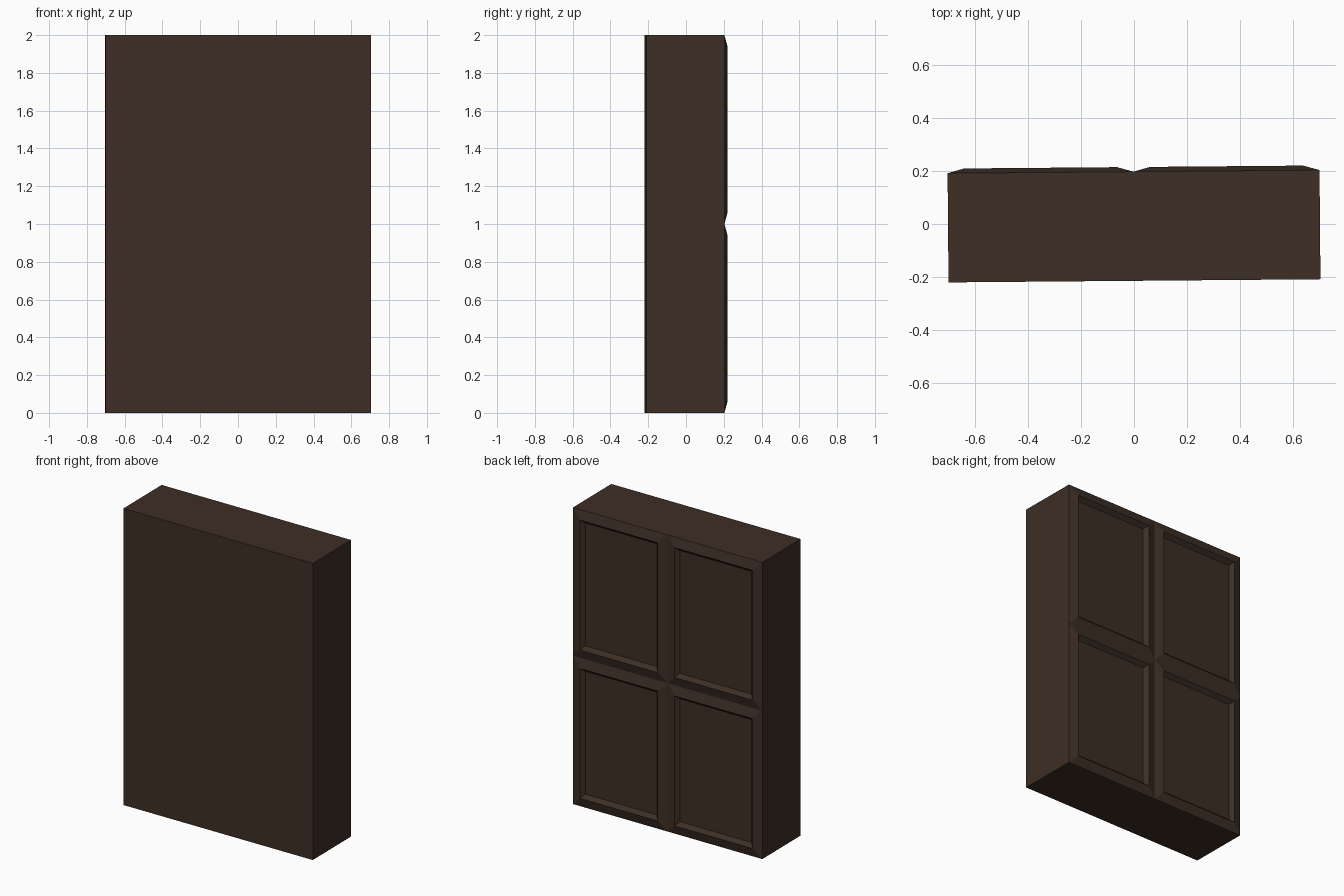
import bpy, bmesh
from mathutils import Matrix

if "Cube" in bpy.data.objects:
    bpy.data.objects.remove(bpy.data.objects["Cube"])

W, H = 0.702, 2.0              # half width, height
FRONT, BACK = -0.2145, 0.1975  # depth of the plain body
TURN = Matrix.Rotation(0.0085, 4, 'Z')  # the whole piece sits slightly turned

wood = bpy.data.materials.new("dark brown wood")
wood.diffuse_color = (0.047, 0.0275, 0.0185, 1)
wood.use_nodes = True
wood.node_tree.nodes["Principled BSDF"].inputs["Base Color"].default_value = wood.diffuse_color


def make_object(name, bm):
    bm.transform(TURN)
    mesh = bpy.data.meshes.new(name)
    bm.to_mesh(mesh)
    bm.free()
    mesh.materials.append(wood)
    obj = bpy.data.objects.new(name, mesh)
    bpy.context.collection.objects.link(obj)
    return obj


# Body: plain box, open at the back where the panels close it
bm = bmesh.new()
bmesh.ops.create_cube(bm, size=1)
bm.transform(Matrix.Translation((0, (FRONT + BACK) / 2, H / 2))
             @ Matrix.Diagonal((2 * W, BACK - FRONT, H, 1)))
bm.normal_update()
back = [f for f in bm.faces if f.normal.y > 0.9]
bmesh.ops.delete(bm, geom=back, context='FACES_ONLY')
make_object("cabinet_body", bm)

# Back panels: 2 x 2 cells, each with a sloped raised rim and a sunken field
bm = bmesh.new()
xs, zs = (-W, 0, W), (0, H / 2, H)
grid = [[bm.verts.new((x, BACK, z)) for z in zs] for x in xs]
cells = [bm.faces.new((grid[i + 1][j], grid[i][j], grid[i][j + 1], grid[i + 1][j + 1]))
         for i in range(2) for j in range(2)]
bm.normal_update()
for thickness, depth in ((0.062, 0.0175), (0.024, -0.026)):
    bmesh.ops.inset_individual(bm, faces=cells, thickness=thickness,
                               depth=depth, use_even_offset=True)
    bm.normal_update()
make_object("back_panels", bm)
